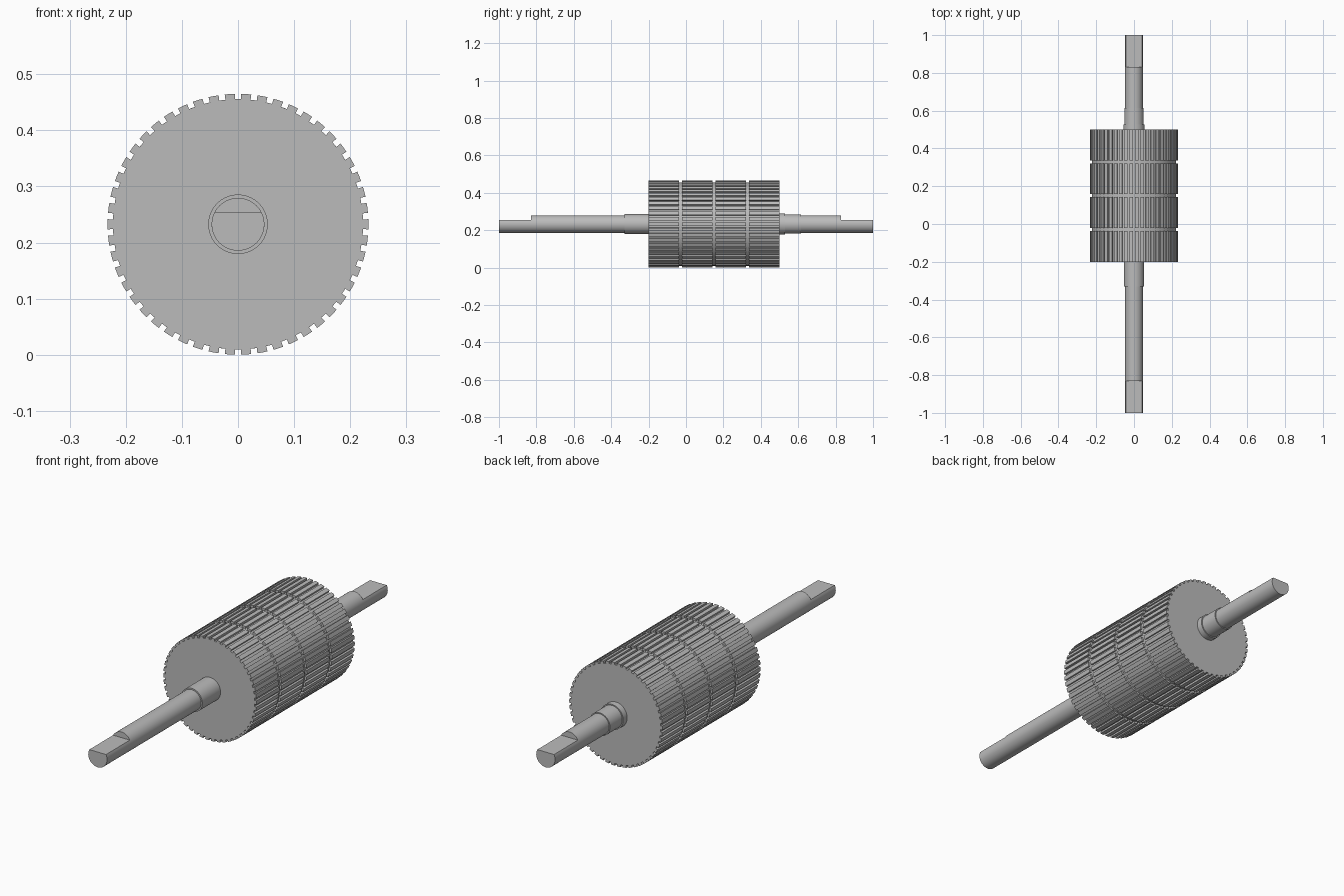
import bpy
import bmesh
import math

if "Cube" in bpy.data.objects:
    bpy.data.objects.remove(bpy.data.objects["Cube"], do_unlink=True)

AXIS_Z = 0.2325      # height of the shaft axis
TIP_R = 0.2325       # roller radius over the teeth
ROOT_R = 0.223       # roller radius at the slot floors
SHAFT_R = 0.047
FLAT = 0.0215        # height of the end flats above the axis
TEETH = 50
SLOT_HALF = 0.0055   # half width of a slot

steel = bpy.data.materials.new("grey steel")
steel.use_nodes = True
steel.diffuse_color = (0.5, 0.5, 0.5, 1)
steel.node_tree.nodes["Principled BSDF"].inputs["Base Color"].default_value = (0.5, 0.5, 0.5, 1)


def polar(r, a):
    return r * math.cos(a), r * math.sin(a)


def circle(r, n=64):
    return [polar(r, math.tau * i / n) for i in range(n)]


def d_section(r, flat, n=48):
    """Circle with its top cut off level."""
    start = math.asin(flat / r)
    sweep = math.pi + 2 * start
    return [polar(r, start - sweep * i / n) for i in range(n + 1)]


def toothed_section():
    """Slots with parallel sides, one of them centred at the top."""
    pitch = math.tau / TEETH
    root, tip = math.asin(SLOT_HALF / ROOT_R), math.asin(SLOT_HALF / TIP_R)
    points = []
    for i in range(TEETH):
        a = math.pi / 2 + i * pitch
        points += [polar(ROOT_R, a - root), polar(ROOT_R, a + root),
                   polar(TIP_R, a + tip), polar(TIP_R, a + pitch / 2),
                   polar(TIP_R, a + pitch - tip)]
    return points


def prism(name, section, y0, y1):
    """Extrude an x-z section along y."""
    bm = bmesh.new()
    rings = [[bm.verts.new((x, y, z)) for x, z in section] for y in (y0, y1)]
    count = len(section)
    for i in range(count):
        j = (i + 1) % count
        bm.faces.new((rings[0][i], rings[0][j], rings[1][j], rings[1][i]))
    for ring in rings:
        bm.faces.new(ring)
    bmesh.ops.recalc_face_normals(bm, faces=bm.faces[:])
    mesh = bpy.data.meshes.new(name)
    bm.to_mesh(mesh)
    bm.free()
    mesh.materials.append(steel)
    obj = bpy.data.objects.new(name, mesh)
    obj.location.z = AXIS_Z
    bpy.context.collection.objects.link(obj)
    bpy.ops.object.select_all(action='DESELECT')
    obj.select_set(True)
    bpy.context.view_layer.objects.active = obj
    bpy.ops.object.shade_smooth_by_angle(angle=math.radians(30))
    return obj


# Four toothed roller sections with plain grooves between them
gap = 0.016
length = (0.7 - 3 * gap) / 4
for k in range(4):
    y = -0.2 + k * (length + gap)
    prism(f"roller_section_{k + 1}", toothed_section(), y, y + length)
    if k < 3:
        prism(f"roller_groove_{k + 1}", circle(ROOT_R, 100), y + length, y + length + gap)

# Shaft and its collars
prism("shaft", circle(SHAFT_R), -0.83, 0.83)
prism("front_collar", circle(0.053), -0.33, -0.2)
prism("back_flange", circle(0.0565), 0.5, 0.528)
prism("back_collar", circle(0.0515), 0.528, 0.615)

# Flattened shaft ends
prism("front_shaft_end", d_section(SHAFT_R, FLAT), -1, -0.83)
prism("back_shaft_end", d_section(SHAFT_R, FLAT), 0.83, 1)
